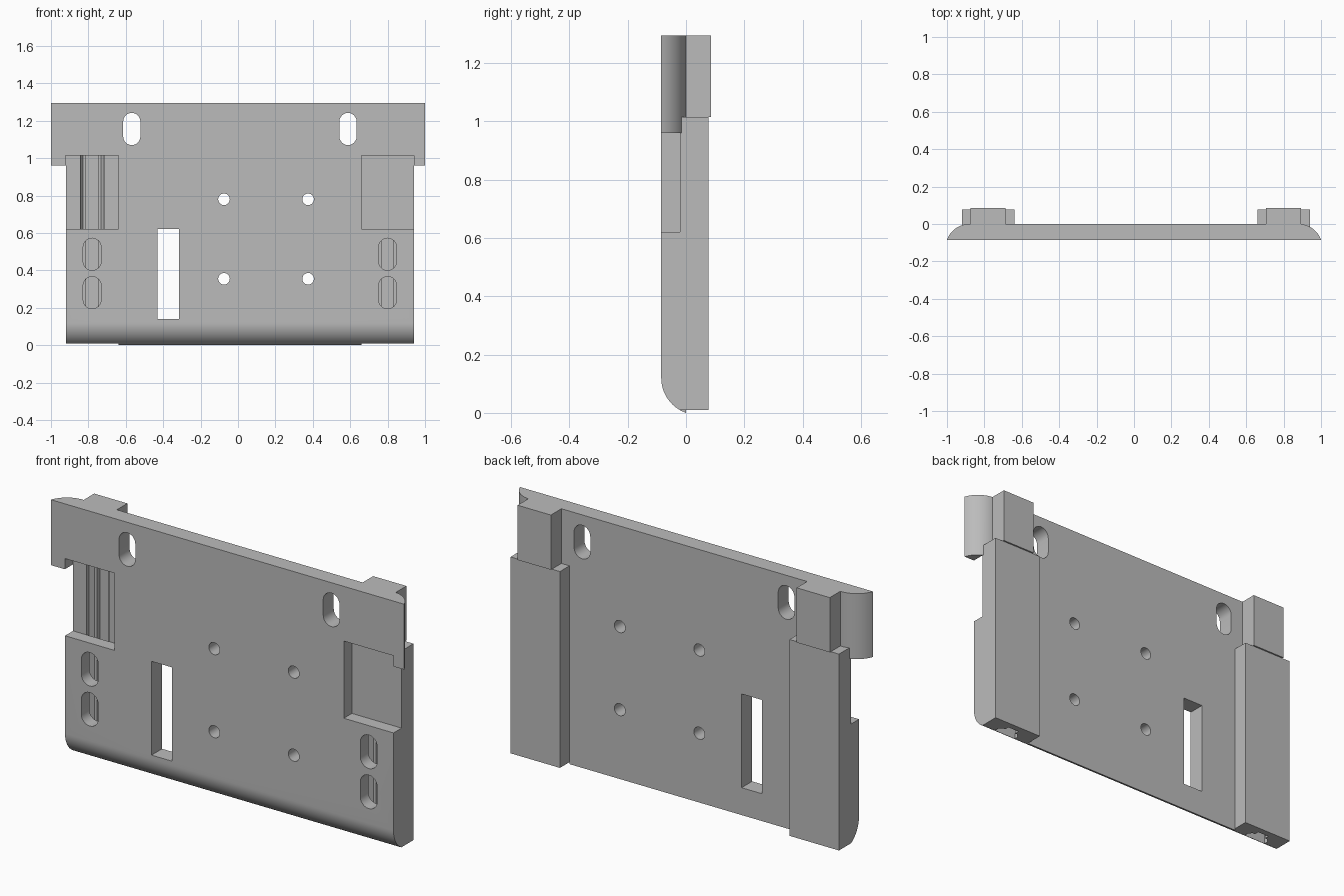
import bpy, bmesh, math
from mathutils import Vector

if "Cube" in bpy.data.objects:
    bpy.data.objects.remove(bpy.data.objects["Cube"])

grey = bpy.data.materials.new("plain_grey")
grey.diffuse_color = (0.5, 0.5, 0.5, 1)
grey.use_nodes = True
grey.node_tree.nodes["Principled BSDF"].inputs["Base Color"].default_value = grey.diffuse_color


def extrude(name, pts, axis, lo, hi):
    """Extrude a 2D profile along an axis: x -> (y,z), y -> (x,z), z -> (x,y)."""
    def place(a, b, t):
        return {"x": (t, a, b), "y": (a, t, b), "z": (a, b, t)}[axis]
    bm = bmesh.new()
    face = bm.faces.new([bm.verts.new(place(a, b, lo)) for a, b in pts])
    ext = bmesh.ops.extrude_face_region(bm, geom=[face])
    verts = [v for v in ext["geom"] if isinstance(v, bmesh.types.BMVert)]
    step = Vector(place(0, 0, hi - lo))
    bmesh.ops.translate(bm, verts=verts, vec=step)
    bmesh.ops.recalc_face_normals(bm, faces=bm.faces)
    mesh = bpy.data.meshes.new(name)
    bm.to_mesh(mesh)
    bm.free()
    mesh.materials.append(grey)
    ob = bpy.data.objects.new(name, mesh)
    bpy.context.collection.objects.link(ob)
    return ob


def box(name, x0, x1, y0, y1, z0, z1):
    return extrude(name, [(x0, y0), (x1, y0), (x1, y1), (x0, y1)], "z", z0, z1)


def combine(target, tool, op):
    bpy.context.view_layer.objects.active = target
    mod = target.modifiers.new(op, "BOOLEAN")
    mod.operation, mod.solver, mod.object = op, "EXACT", tool
    bpy.ops.object.modifier_apply(modifier=mod.name)
    bpy.data.objects.remove(tool)


def slot(x, z0, z1, r, y0, y1):
    """Vertical rounded slot cutter; a round hole when z1 - z0 = 2r."""
    pts = []
    n = 12
    straight = z1 - z0 - 2 * r > 1e-4
    for i in range(2 * n + (2 if straight else 0)):
        top = i <= n
        k = i if top or not straight else i - 1
        a = math.pi * k / n
        pts.append((x + r * math.cos(a), (z1 - r if top else z0 + r) + r * math.sin(a)))
    return extrude("slot_cutter", pts, "y", y0, y1)


FRONT, FLOOR, TOP, R = -0.085, -0.02, 1.295, 0.127
CX = 0.01            # centre between the two rails
RAILS = (-0.78, 0.80)

# Main plate with rounded lower front edge
curve = []
for i in range(15):
    a = math.radians(180 + 70.7 * i / 14)
    curve.append((FRONT + R + R * math.cos(a), 0.12 + R * math.sin(a)))
curve[-1] = (0, 0)
plate = extrude("mounting_plate", [(0, TOP), (FRONT, TOP)] + curve, "x", -0.92, 0.94)

# Ears on the upper band, curved at the back
for s, inner, tip in ((-1, -0.88, -1.0), (1, 0.88, 1.0)):
    pts = [(inner - s * 0.1, FRONT), (inner - s * 0.1, 0)]
    for i in range(13):
        a = math.radians(90 - 70.7 * i / 12)
        pts.append((inner + s * R * math.cos(a), -R + R * math.sin(a)))
    pts[-1] = (tip, FRONT)
    # trim the square plate end behind the curve
    trim = [(inner, 0.02)] + pts[2:-1] + [(tip, FRONT), (tip + s * 0.1, FRONT), (tip + s * 0.1, 0.02)]
    combine(plate, extrude("trim", trim, "z", 0.96, 1.4), "DIFFERENCE")
    combine(plate, extrude("ear", pts, "z", 0.96, TOP), "UNION")

# Back rails, upper blocks, front windows and inner grooves
for c in RAILS:
    combine(plate, box("bottom_trim", c - 0.14, c + 0.14, FLOOR, 0.2, -0.1, 0.01), "DIFFERENCE")
    combine(plate, box("rail", c - 0.14, c + 0.14, FLOOR, 0.077, 0.01, 1.015), "UNION")
    combine(plate, box("block", c - 0.094, c + 0.094, -0.03, 0.085, 1.015, TOP), "UNION")
    combine(plate, box("window", c - 0.141, c + 0.141, -0.2, FLOOR, 0.62, 1.015), "DIFFERENCE")
    half = [(0.063, FLOOR), (0.063, 0.0), (0.048, 0.02), (0.032, 0.02), (0.032, 0.045)]
    pts = [(c + x, y) for x, y in half] + [(c - x, y) for x, y in reversed(half)]
    combine(plate, extrude("groove", pts, "z", -0.1, 1.0149), "DIFFERENCE")
    for z in (0.195, 0.40):
        combine(plate, slot(c, z, z + 0.172, 0.048, -0.2, -0.01), "DIFFERENCE")

# Upper slots, screw holes and the long rectangular opening
for s in (-1, 1):
    combine(plate, slot(CX + s * 0.578, 1.07, 1.242, 0.046, -0.2, 0.2), "DIFFERENCE")
for x in (-0.075, 0.375):
    for z in (0.355, 0.78):
        combine(plate, slot(x, z - 0.031, z + 0.031, 0.031, -0.2, 0.2), "DIFFERENCE")
combine(plate, box("opening", -0.43, -0.315, -0.2, 0.2, 0.14, 0.62), "DIFFERENCE")

# Smooth curves, sharp edges
plate.select_set(True)
bpy.context.view_layer.objects.active = plate
bpy.ops.object.shade_smooth_by_angle(angle=math.radians(30))
